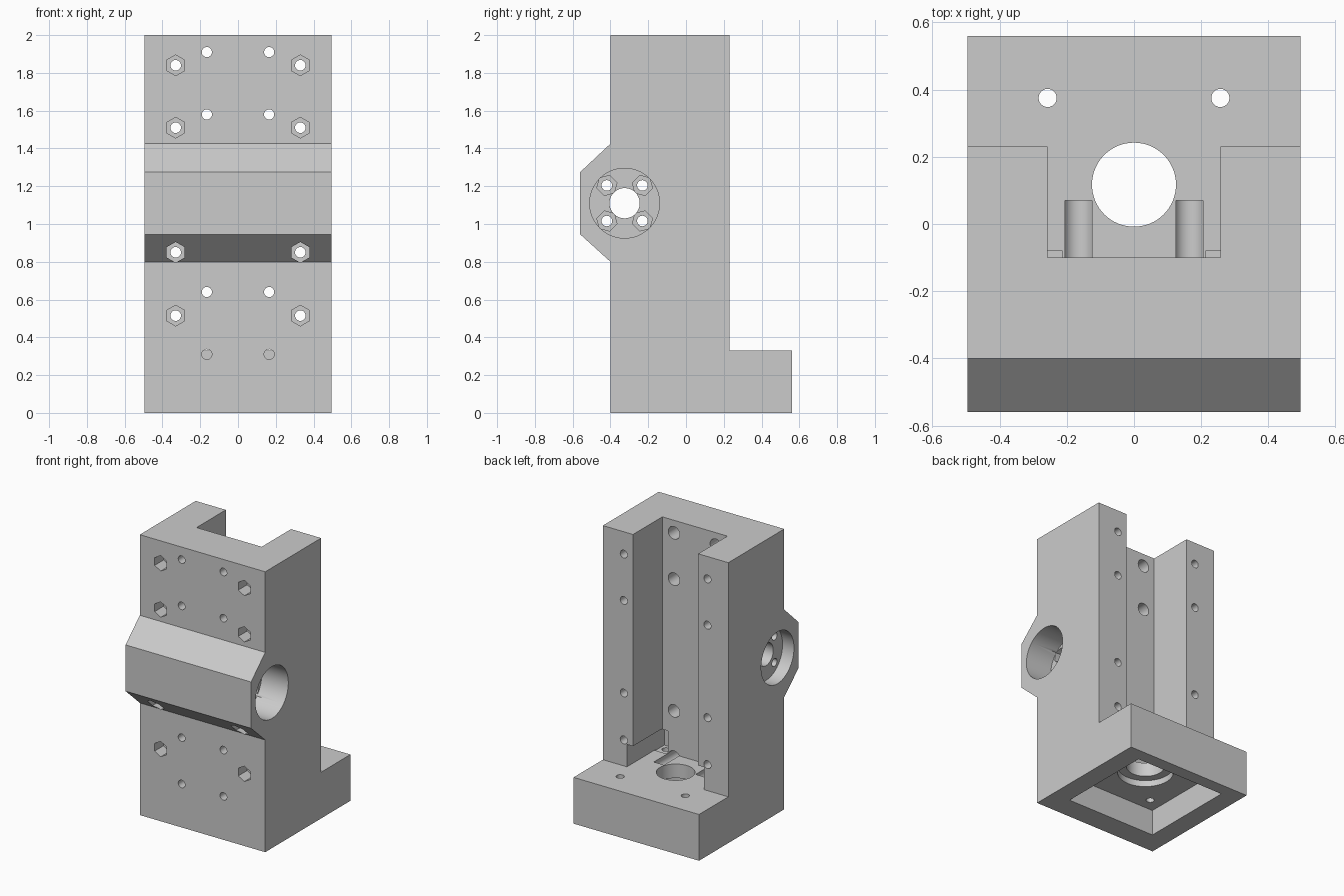
import bpy, bmesh
from math import sin, cos, pi, radians

cube = bpy.data.objects.get("Cube")
if cube:
    bpy.data.objects.remove(cube, do_unlink=True)

grey = bpy.data.materials.new("light grey")
grey.use_nodes = True
grey.diffuse_color = (0.6, 0.6, 0.6, 1)
grey.node_tree.nodes["Principled BSDF"].inputs["Base Color"].default_value = (0.6, 0.6, 0.6, 1)


def prism(name, outline, axis, a, b):
    """Extrude a closed 2D outline along an axis from a to b."""
    place = {"x": lambda u, v, w: (w, u, v),
             "y": lambda u, v, w: (u, w, v),
             "z": lambda u, v, w: (u, v, w)}[axis]
    bm = bmesh.new()
    ends = [[bm.verts.new(place(u, v, w)) for u, v in outline] for w in (a, b)]
    for end in ends:
        bm.faces.new(end)
    n = len(outline)
    for i in range(n):
        j = (i + 1) % n
        bm.faces.new((ends[0][i], ends[0][j], ends[1][j], ends[1][i]))
    bmesh.ops.recalc_face_normals(bm, faces=bm.faces)
    mesh = bpy.data.meshes.new(name)
    bm.to_mesh(mesh)
    bm.free()
    mesh.materials.append(grey)
    obj = bpy.data.objects.new(name, mesh)
    bpy.context.collection.objects.link(obj)
    return obj


def ring(u, v, r, n=40, phase=0.0):
    return [(u + r * cos(phase + 2 * pi * i / n), v + r * sin(phase + 2 * pi * i / n))
            for i in range(n)]


def rect(u0, u1, v0, v1):
    return [(u0, v0), (u1, v0), (u1, v1), (u0, v1)]


# Body: side profile with front bulge and rear foot
profile = [(-0.4, 0), (0.56, 0), (0.56, 0.33), (0.23, 0.33), (0.23, 2), (-0.4, 2),
           (-0.4, 1.425), (-0.56, 1.275), (-0.56, 0.945), (-0.4, 0.8)]
body = prism("carriage_body", profile, "x", -0.495, 0.495)


def cut(outline, axis, a, b):
    """Subtract an extruded outline from the body."""
    tool = prism("cutter", outline, axis, a, b)
    tool.hide_render = True
    mod = body.modifiers.new("cut", "BOOLEAN")
    mod.operation = "DIFFERENCE"
    mod.solver = "EXACT"
    mod.object = tool
    graph = bpy.context.evaluated_depsgraph_get()
    result = bpy.data.meshes.new_from_object(body.evaluated_get(graph))
    body.modifiers.clear()
    body.data = result
    bpy.data.objects.remove(tool, do_unlink=True)


# Rear channel and its wider lower end
cut(rect(-0.257, 0.257, -0.1, 0.4), "z", 0.33, 2.1)
cut(rect(-0.305, 0.305, -0.09, 0.4), "z", 0.33, 0.49)

# Motor pocket, pilot recess and shaft hole in the foot
MY = 0.117
cut(rect(-0.355, 0.355, MY - 0.352, MY + 0.352), "z", -0.1, 0.185)
cut(ring(0, MY, 0.183, 64), "z", 0.1, 0.23)
cut(ring(0, MY, 0.125, 64), "z", 0.1, 0.4)

# Cross bore with counterbores at both ends
BY, BZ = -0.325, 1.11
cut(ring(BY, BZ, 0.185, 64), "x", 0.285, 0.6)
cut(ring(BY, BZ, 0.185, 64), "x", -0.6, -0.405)
cut(ring(BY, BZ, 0.08, 48), "x", -0.45, 0.35)
for k in range(4):
    angle = pi / 4 + k * pi / 2
    y, z = BY + 0.133 * cos(angle), BZ + 0.133 * sin(angle)
    cut(ring(y, z, 0.055, 6, angle), "x", -0.3, 0.32)
    cut(ring(y, z, 0.028, 24), "x", -0.45, 0.3)

for side in (-1, 1):
    # Column screw holes with hexagonal nut pockets
    for z in (1.84, 1.51, 0.85, 0.515):
        cut(ring(side * 0.33, z, 0.055, 6, pi / 2), "y", -0.6, -0.3)
        cut(ring(side * 0.33, z, 0.028, 24), "y", -0.35, 0.3)
    # Inner screw holes, counterbored from the channel
    for z in (1.91, 1.58, 0.64, 0.31):
        cut(ring(side * 0.165, z, 0.045, 32), "y", -0.25, 0.07)
        cut(ring(side * 0.165, z, 0.027, 24), "y", -0.6, -0.2)
    # Motor screw holes and access notches
    a, b = sorted((side * 0.213, side * 0.304))
    cut(rect(a, b, -0.19, -0.08), "z", 0.325, 0.485)
    for y in (MY - 0.258, MY + 0.258):
        cut(ring(side * 0.257, y, 0.027, 24), "z", 0.1, 0.4)

# Shading
bpy.ops.object.select_all(action="DESELECT")
body.select_set(True)
bpy.context.view_layer.objects.active = body
bpy.ops.object.shade_smooth_by_angle(angle=radians(30))
